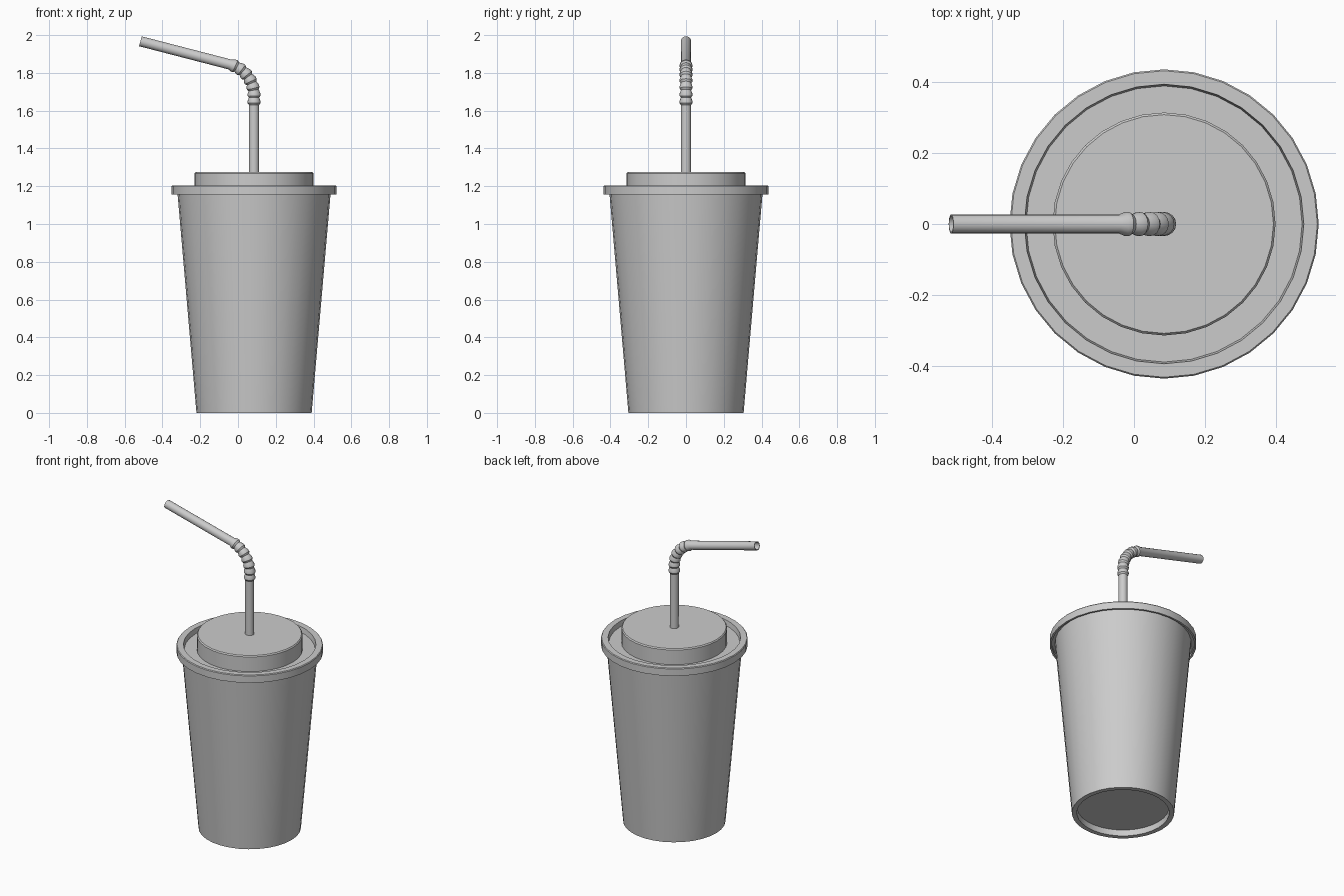
import bpy, bmesh, math
from mathutils import Vector

cube = bpy.data.objects.get("Cube")
if cube:
    bpy.data.objects.remove(cube)

AXIS_X = 0.085
grey = bpy.data.materials.new("plain_grey")
grey.use_nodes = True
colour = (0.6, 0.6, 0.6, 1)
grey.diffuse_color = colour
grey.node_tree.nodes["Principled BSDF"].inputs["Base Color"].default_value = colour


def loft(name, rings, closed=False):
    """Skin a list of rings (lists of points); a ring of one point is a pole."""
    bm = bmesh.new()
    loops = [[bm.verts.new(p) for p in ring] for ring in rings]
    pairs = list(zip(loops, loops[1:]))
    if closed:
        pairs.append((loops[-1], loops[0]))
    for a, b in pairs:
        n = max(len(a), len(b))
        for i in range(n):
            j = (i + 1) % n
            quad = [a[i % len(a)], a[j % len(a)], b[j % len(b)], b[i % len(b)]]
            bm.faces.new(list(dict.fromkeys(quad)))
    bmesh.ops.recalc_face_normals(bm, faces=bm.faces)
    mesh = bpy.data.meshes.new(name)
    bm.to_mesh(mesh)
    bm.free()
    mesh.materials.append(grey)
    obj = bpy.data.objects.new(name, mesh)
    bpy.context.collection.objects.link(obj)
    bpy.ops.object.select_all(action='DESELECT')
    obj.select_set(True)
    bpy.context.view_layer.objects.active = obj
    bpy.ops.object.shade_smooth_by_angle(angle=math.radians(30))
    return obj


def circle(centre, radius, u, v, sides):
    if radius == 0:
        return [centre]
    turns = [2 * math.pi * i / sides for i in range(sides)]
    return [centre + radius * (u * math.cos(t) + v * math.sin(t)) for t in turns]


def lathe(name, profile, sides=32):
    u, v = Vector((1, 0, 0)), Vector((0, 1, 0))
    return loft(name, [circle(Vector((AXIS_X, 0, z)), r, u, v, sides) for r, z in profile])


# Tapered cup with a recessed base
lathe("cup", [(0, 0.04), (0.275, 0.04), (0.275, 0), (0.305, 0), (0.406, 1.17), (0, 1.17)])

# Lid: hanging lip, rim, sunken channel and raised centre
lathe("lid", [(0.40, 1.172), (0.425, 1.172), (0.425, 1.155), (0.437, 1.155),
              (0.437, 1.2), (0.433, 1.205), (0.395, 1.205), (0.39, 1.172),
              (0.315, 1.172), (0.315, 1.268), (0.309, 1.275), (0, 1.275)])

# Straw centre line: upright, bend, then sloping mouth end
BEND, START, RADIUS, STRAIGHT = math.radians(75.5), 1.68, 0.17, 0.05
FLEX = STRAIGHT + RADIUS * BEND


def straw_point(s):
    """Centre and tangent angle at distance s along the flexible section."""
    if s <= STRAIGHT:
        return Vector((AXIS_X, 0, START - STRAIGHT + s)), 0
    a = min((s - STRAIGHT) / RADIUS, BEND)
    p = Vector((AXIS_X - RADIUS * (1 - math.cos(a)), 0, START + RADIUS * math.sin(a)))
    over = max(s - FLEX, 0)
    return p + over * Vector((-math.sin(a), 0, math.cos(a))), a


def straw_ring(s, radius):
    p, a = straw_point(s)
    return circle(p, radius, Vector((math.cos(a), 0, math.sin(a))), Vector((0, 1, 0)), 16)


RIBS, OUTER, INNER, END = 7, 0.027, 0.023, FLEX + 0.49
stations = [(-0.5, OUTER), (0, OUTER)]
for k in range(RIBS):
    for f, r in ((0.25, 0.034), (0.55, 0.034), (1, OUTER)):
        stations.append(((k + f) * FLEX / RIBS, r))
stations.append((END, OUTER))
outside = [straw_ring(s, r) for s, r in stations]
inside = [straw_ring(s, INNER) for s, r in reversed(stations)]
loft("straw", outside + inside, closed=True)
